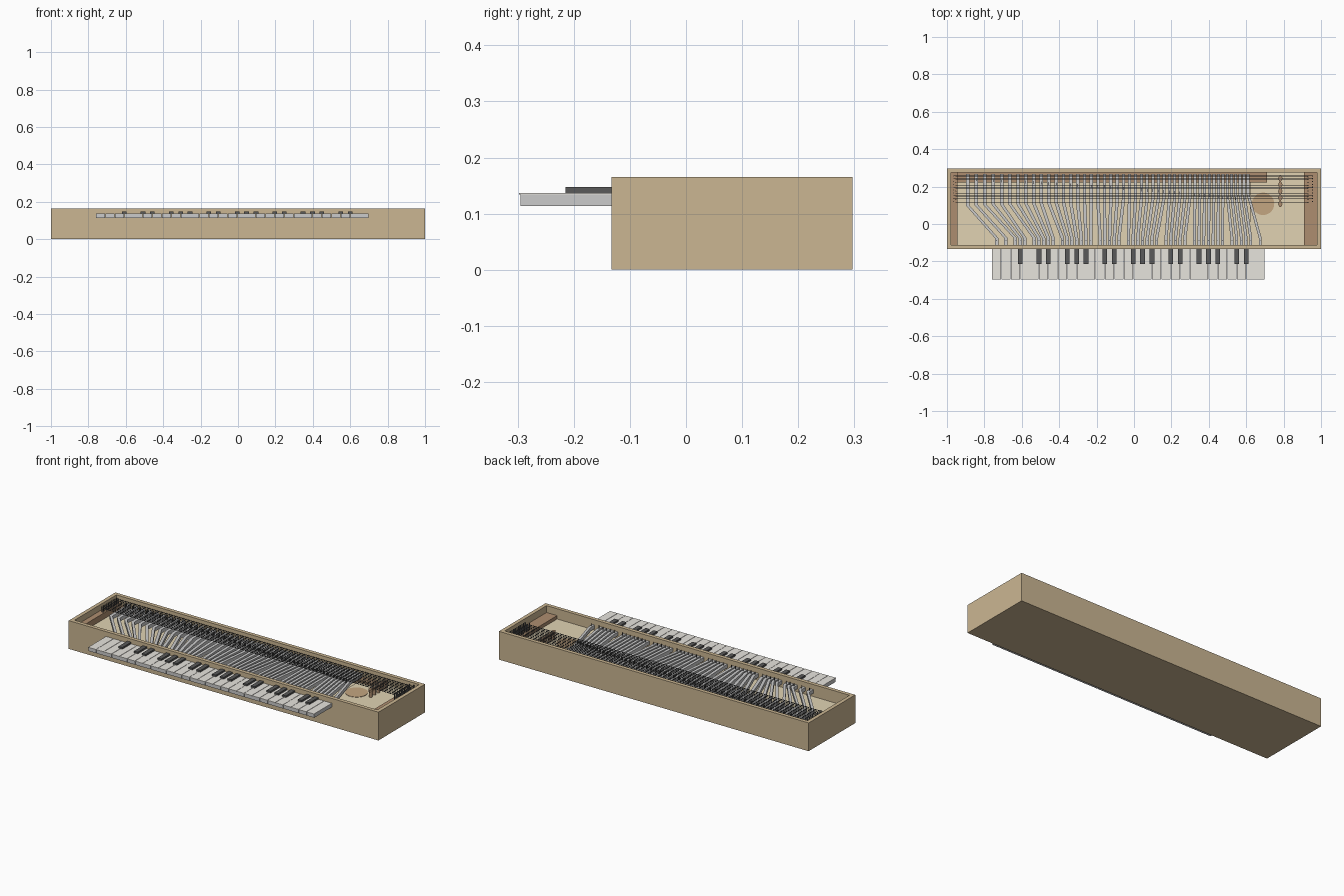
import bpy, bmesh, math

if "Cube" in bpy.data.objects:
    bpy.data.objects.remove(bpy.data.objects["Cube"])


def material(name, rgb):
    m = bpy.data.materials.new(name)
    m.diffuse_color = (*rgb, 1)
    m.use_nodes = True
    m.node_tree.nodes["Principled BSDF"].inputs["Base Color"].default_value = m.diffuse_color
    return m


OAK = material("oak", (0.60, 0.47, 0.29))
BROWN = material("brown_wood", (0.42, 0.27, 0.16))
SPRUCE = material("spruce", (0.75, 0.65, 0.45))
ROSE = material("rose_wood", (0.55, 0.38, 0.22))
DARK = material("dark", (0.10, 0.10, 0.10))
IVORY = material("ivory", (0.80, 0.78, 0.73))


def prism(bm, outline, z0, z1):
    """Extrude a closed anticlockwise xy outline from z0 to z1."""
    low = [bm.verts.new((x, y, z0)) for x, y in outline]
    top = [bm.verts.new((x, y, z1)) for x, y in outline]
    n = len(outline)
    bm.faces.new(low[::-1])
    bm.faces.new(top)
    for i in range(n):
        j = (i + 1) % n
        bm.faces.new((low[i], low[j], top[j], top[i]))


def rect(x0, x1, y0, y1):
    return [(x0, y0), (x1, y0), (x1, y1), (x0, y1)]


def circle(x, y, r, n):
    return [(x + r * math.cos(2 * math.pi * i / n), y + r * math.sin(2 * math.pi * i / n)) for i in range(n)]


def part(name, prisms, mat=None):
    bm = bmesh.new()
    for outline, z0, z1 in prisms:
        prism(bm, outline, z0, z1)
    bmesh.ops.recalc_face_normals(bm, faces=bm.faces)
    me = bpy.data.meshes.new(name)
    bm.to_mesh(me)
    bm.free()
    ob = bpy.data.objects.new(name, me)
    bpy.context.collection.objects.link(ob)
    if mat:
        me.materials.append(mat)
    return ob


# Case: bottom board and four walls
X, Y0, Y1, H, T = 1.0, -0.133, 0.297, 0.165, 0.022
part("case_bottom", [(rect(-X, X, Y0, Y1), 0, 0.02)], OAK)
part("case_walls", [
    (rect(-X, X, Y0, Y0 + T), 0.02, H),
    (rect(-X, X, Y1 - T, Y1), 0.02, H),
    (rect(-X, -X + T, Y0 + T, Y1 - T), 0.02, H),
    (rect(X - T, X, Y0 + T, Y1 - T), 0.02, H)], OAK)

# Inner boards
I0, I1 = Y0 + T, Y1 - T
part("key_bed", [(rect(-X + T, 0.62, I0, I1), 0.085, 0.095)], SPRUCE)
part("soundboard", [(rect(0.62, 0.91, I0, I1), 0.095, 0.105)], SPRUCE)
part("soundboard_rose", [(circle(0.69, 0.108, 0.06, 32), 0.105, 0.107)], ROSE)
part("pin_block", [(rect(0.91, X - T, I0, I1), 0.085, 0.125)], BROWN)
part("left_hitch_rail", [(rect(-X + T, -0.945, I0, I1), 0.085, 0.13)], BROWN)
part("rear_rack", [(rect(-0.945, 0.71, 0.222, I1), 0.095, 0.115)], BROWN)

# Keyboard: 29 naturals, sharps on the gaps (natural 4 is the first C)
KX, W, NAT = -0.76, 1.46 / 29, 29
sharp_at = [3] + [g for g in range(5, 28) if (g - 4) % 7 in (1, 2, 4, 5, 6)]
naturals, tops, sharps = [], [], []
for i in range(NAT):
    x0, x1 = KX + i * W + 0.001, KX + (i + 1) * W - 0.001
    naturals.append((rect(x0, x1, -0.295, -0.115), 0.114, 0.134))
    tops.append((rect(x0, x1, -0.298, -0.115), 0.134, 0.137))
for g in sharp_at:
    x = KX + g * W
    sharps.append((rect(x - 0.0125, x + 0.0125, -0.215, -0.115), 0.137, 0.147))
part("natural_keys", naturals)
part("natural_key_tops", tops, IVORY)
part("sharp_keys", sharps, DARK)

# Cranked key levers with guide pins and tangents, closer together in the treble
fronts = sorted([KX + (i + 0.5) * W for i in range(NAT)] + [KX + g * W for g in sharp_at])
last = len(fronts) - 1
levers, guides, tangents = [], [], []
for i, xf in enumerate(fronts):
    t = i / last
    xb = -0.89 + 1.50 * (1 - 0.45 ** t) / 0.55
    bend = 0.10 + 0.06 * t
    path = [(xf, -0.115), (xf, -0.075), (xb, bend), (xb, 0.268)]
    h = 0.0095 - 0.002 * t
    outline = [(x + h, y) for x, y in path] + [(x - h, y) for x, y in reversed(path)]
    levers.append((outline, 0.114, 0.135))
    guides.append((circle(xf, -0.09, 0.002, 6), 0.135, 0.15))
    yt = 0.24 - 0.11 * t
    tangents.append((rect(xb - 0.001, xb + 0.001, yt - 0.008, yt + 0.008), 0.135, 0.152))
part("key_levers", levers)
part("guide_pins", guides, DARK)
part("tangents", tangents, DARK)

# Paired strings between hitch pins and tuning pins
strings, pins = [], []
for k in range(10):
    for s in (-1, 1):
        y = 0.118 + k * 0.0152 + s * 0.0025
        left, right = -0.958 - 0.006 * s, 0.942 + 0.012 * s
        strings.append((rect(left, right, y - 0.0008, y + 0.0008), 0.1522, 0.1538))
        pins.append((circle(left, y, 0.0022, 8), 0.13, 0.158))
        pins.append((circle(right, y, 0.0035, 8), 0.125, 0.162))
part("strings", strings, DARK)
part("string_pins", pins, DARK)

# Scalloped bridge: slim beam on flared feet
N, B0, B1 = 40, 0.09, 0.262
side = [(0.003 + 0.008 * abs(math.sin(5 * math.pi * i / N)), B0 + (B1 - B0) * i / N) for i in range(N + 1)]
wavy = [(0.782 + w, y) for w, y in side] + [(0.782 - w, y) for w, y in reversed(side)]
feet = [(circle(0.782, B0 + (B1 - B0) * (i + 0.5) / 5, 0.009, 12), 0.105, 0.14) for i in range(5)]
part("bridge", [(wavy, 0.138, 0.152)] + feet, BROWN)
